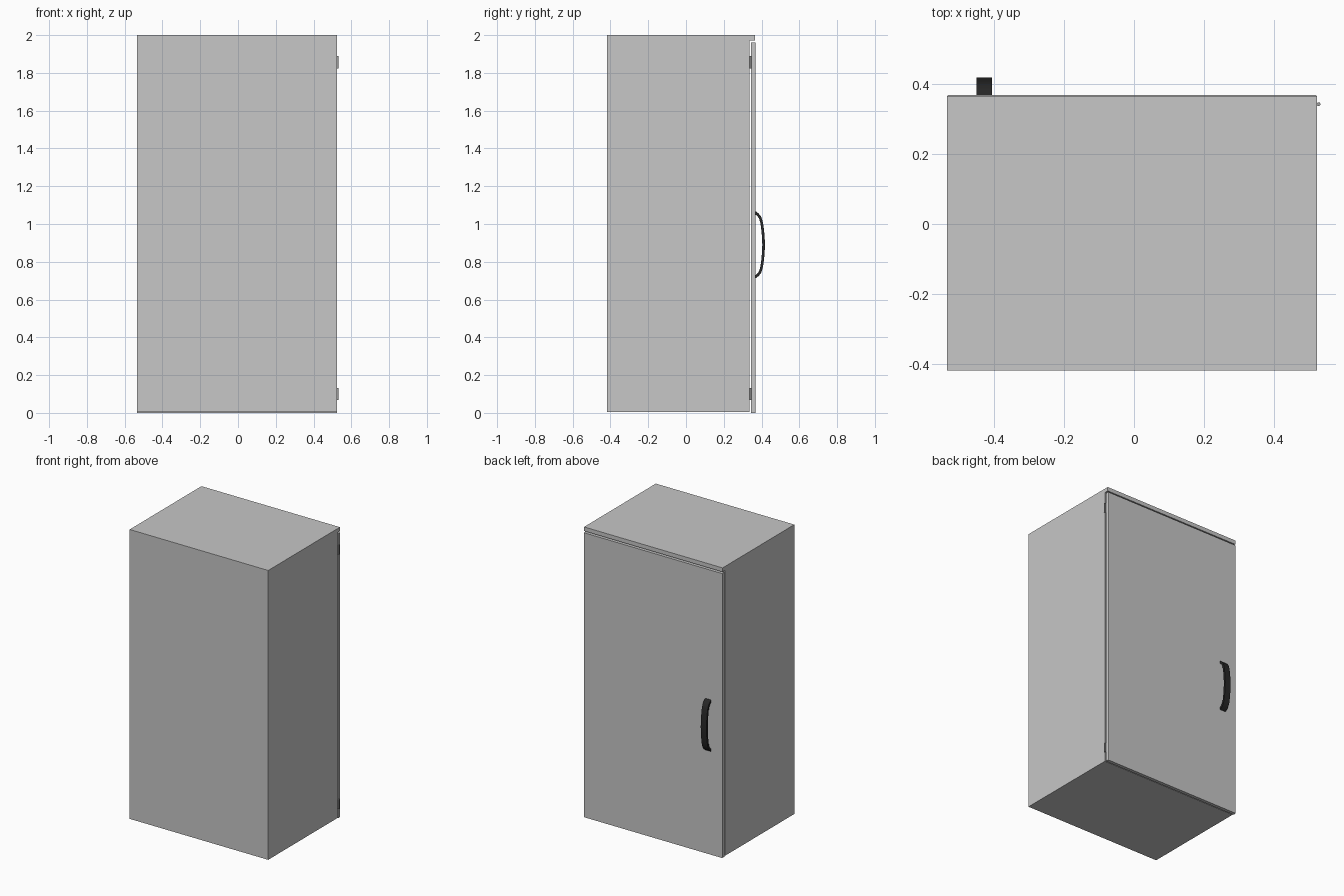
import bpy, bmesh, math

if "Cube" in bpy.data.objects:
    bpy.data.objects.remove(bpy.data.objects["Cube"])


def material(name, r, g, b):
    m = bpy.data.materials.new(name)
    m.diffuse_color = (r, g, b, 1)
    m.use_nodes = True
    m.node_tree.nodes["Principled BSDF"].inputs["Base Color"].default_value = m.diffuse_color
    return m


GREY = material("light grey enamel", 0.57, 0.57, 0.57)
BLACK = material("black plastic", 0.02, 0.02, 0.02)
METAL = material("hinge metal", 0.35, 0.35, 0.35)


def finish(name, bm, mat):
    bmesh.ops.recalc_face_normals(bm, faces=bm.faces)
    me = bpy.data.meshes.new(name)
    bm.to_mesh(me)
    bm.free()
    me.materials.append(mat)
    ob = bpy.data.objects.new(name, me)
    bpy.context.collection.objects.link(ob)
    return ob


def extrude_x(name, profile, x0, x1, mat):
    """Extrude a closed (y, z) profile from x0 to x1."""
    bm = bmesh.new()
    face = bm.faces.new([bm.verts.new((x0, y, z)) for y, z in profile])
    ext = bmesh.ops.extrude_face_region(bm, geom=[face])["geom"]
    verts = [v for v in ext if isinstance(v, bmesh.types.BMVert)]
    bmesh.ops.translate(bm, verts=verts, vec=(x1 - x0, 0, 0))
    return finish(name, bm, mat)


def smooth(ob, degrees):
    bpy.ops.object.select_all(action='DESELECT')
    ob.select_set(True)
    bpy.context.view_layer.objects.active = ob
    bpy.ops.object.shade_smooth_by_angle(angle=math.radians(degrees))


X0, X1 = -0.534, 0.523

# Cabinet body with the top lip overhanging the door
extrude_x("cabinet_body", [(-0.418, 0.004), (0.336, 0.004), (0.336, 1.972),
                           (0.364, 1.972), (0.364, 2.0), (-0.418, 2.0)], X0, X1, GREY)

# Door slab with slightly softened outer vertical edges
door = extrude_x("door", [(0.345, 0), (0.368, 0), (0.368, 1.962), (0.345, 1.962)], X0, X1, GREY)
bm = bmesh.new()
bm.from_mesh(door.data)
edges = [e for e in bm.edges if all(v.co.y > 0.36 for v in e.verts)
         and abs(e.verts[0].co.z - e.verts[1].co.z) > 1]
bmesh.ops.bevel(bm, geom=edges, offset=0.005, segments=3, profile=0.5, affect='EDGES')
bm.to_mesh(door.data)
bm.free()

# Hinge barrels at the top and bottom of the right edge
for label, z in (("upper", 1.856), ("lower", 0.1)):
    bm = bmesh.new()
    bmesh.ops.create_cone(bm, cap_ends=True, segments=16, radius1=0.0055,
                          radius2=0.0055, depth=0.066)
    bmesh.ops.translate(bm, verts=bm.verts, vec=(0.527, 0.342, z))
    smooth(finish(label + "_hinge", bm, METAL), 40)

# Bowed door handle: half profiles mirrored about its mid height
MID = 0.89
outer = [(0.368, 0.178), (0.384, 0.166), (0.397, 0.15), (0.405, 0.128),
         (0.411, 0.095), (0.416, 0.05), (0.418, 0)]
inner = [(0.368, 0.16), (0.380, 0.15), (0.388, 0.136), (0.394, 0.114),
         (0.398, 0.086), (0.402, 0.045), (0.404, 0)]


def mirrored(half):
    return [(y, MID + d) for y, d in half] + [(y, MID - d) for y, d in half[-2::-1]]


handle = extrude_x("door_handle", mirrored(outer) + mirrored(inner)[::-1], -0.449, -0.405, BLACK)
smooth(handle, 35)
